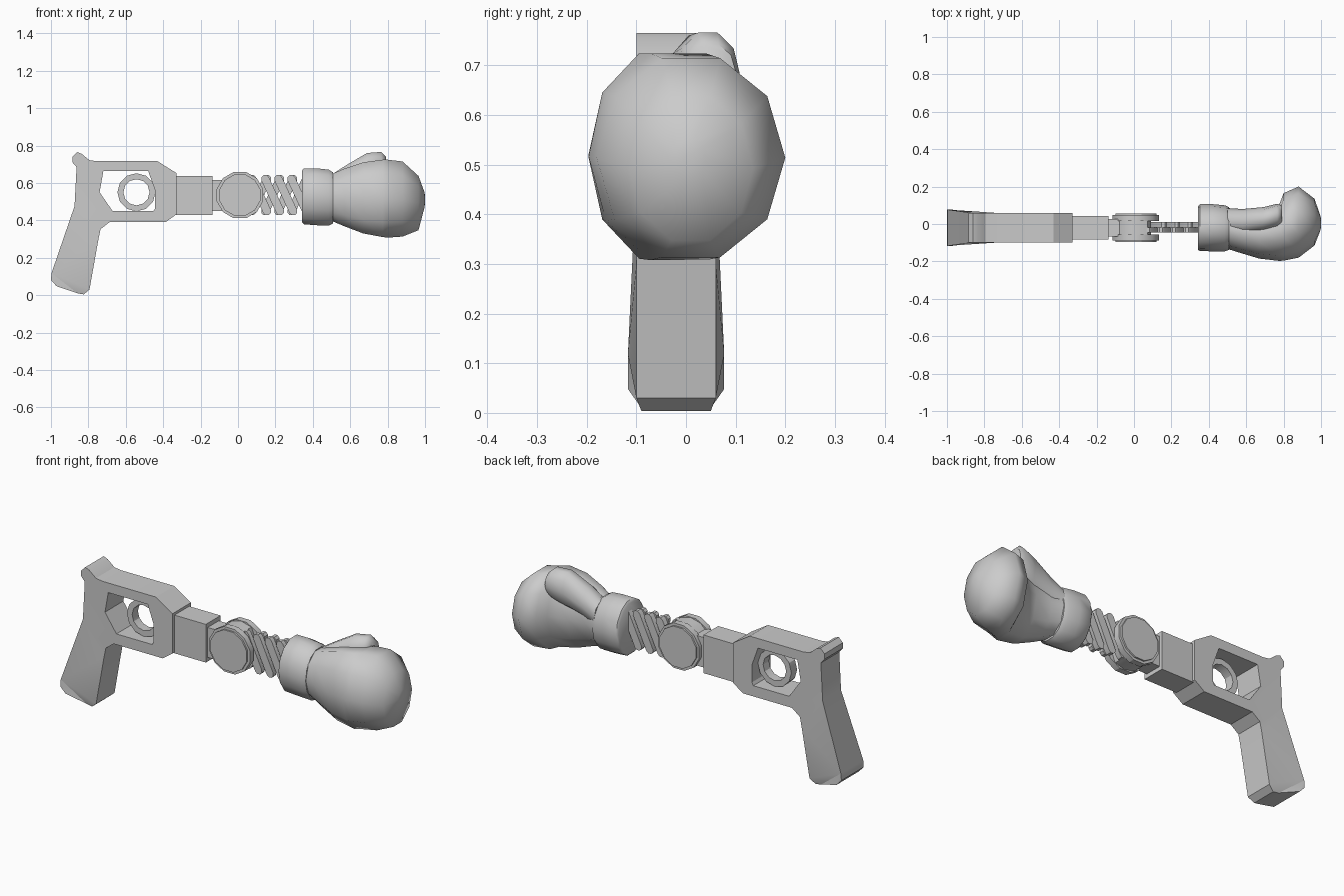
import bpy, bmesh, math
from mathutils import Matrix, Vector

cube = bpy.data.objects.get("Cube")
if cube:
    bpy.data.objects.remove(cube, do_unlink=True)

grey = bpy.data.materials.new("plain grey")
grey.use_nodes = True
grey.diffuse_color = (0.6, 0.6, 0.6, 1)
grey.node_tree.nodes["Principled BSDF"].inputs["Base Color"].default_value = (0.6, 0.6, 0.6, 1)

MID = -0.02  # centre plane of the toy in y


def finish(bm, name, angle=30):
    bmesh.ops.recalc_face_normals(bm, faces=bm.faces)
    me = bpy.data.meshes.new(name)
    bm.to_mesh(me)
    bm.free()
    me.materials.append(grey)
    me.shade_smooth()
    me.set_sharp_from_angle(angle=math.radians(angle))
    ob = bpy.data.objects.new(name, me)
    bpy.context.collection.objects.link(ob)
    return ob


def plate(name, loops, y0, y1, shape=None, angle=30):
    """Extrude an outline (plus optional holes) in the xz plane from y0 to y1."""
    bm = bmesh.new()
    edges = []
    for loop in loops:
        vs = [bm.verts.new((x, y0, z)) for x, z in loop]
        edges += [bm.edges.new((vs[i - 1], vs[i])) for i in range(len(vs))]
    bmesh.ops.triangle_fill(bm, edges=edges, use_beauty=True, normal=(0, -1, 0))
    ext = bmesh.ops.extrude_face_region(bm, geom=bm.faces[:])
    new = [g for g in ext["geom"] if isinstance(g, bmesh.types.BMVert)]
    bmesh.ops.translate(bm, verts=new, vec=(0, y1 - y0, 0))
    if shape:
        for v in bm.verts:
            shape(v)
    return finish(bm, name, angle)


def box(name, x, y, z):
    return plate(name, [[(x[0], z[0]), (x[1], z[0]), (x[1], z[1]), (x[0], z[1])]], *y)


def circle(cx, cz, r, n, turn=0.0):
    return [(cx + r * math.cos(math.tau * i / n + turn),
             cz + r * math.sin(math.tau * i / n + turn)) for i in range(n)]


def loft(name, stations, n, angle):
    """Skin ellipses given as (x, y low, y high, z low, z high)."""
    bm = bmesh.new()
    rings = []
    for x, ya, yb, za, zb in stations:
        rings.append([bm.verts.new((x, y, z)) for y, z in
                      [((ya + yb) / 2 + (yb - ya) / 2 * c, (za + zb) / 2 + (zb - za) / 2 * s)
                       for c, s in circle(0, 0, 1, n)]])
    for a, b in zip(rings, rings[1:]):
        for i in range(n):
            bm.faces.new((a[i - 1], a[i], b[i], b[i - 1]))
    bm.faces.new(rings[0])
    bm.faces.new(rings[-1])
    return finish(bm, name, angle)


# Handle and frame with the trigger window
outline = [(-.885, .74), (-.86, .765), (-.835, .755), (-.795, .722), (-.755, .716),
           (-.43, .716), (-.328, .652), (-.328, .433), (-.388, .39), (-.687, .39),
           (-.735, .353), (-.746, .30), (-.794, .03), (-.825, .004), (-.858, .01),
           (-.97, .048), (-1, .08), (-.997, .118), (-.874, .476), (-.863, .684), (-.885, .71)]
window = [(-.72, .663), (-.48, .663), (-.443, .56), (-.443, .465), (-.452, .449),
          (-.67, .449), (-.74, .55)]


def flare(v):
    half = 0.08
    if v.co.z < 0.2 and v.co.x < -0.9:
        half = 0.097
    elif v.co.z < 0.02:
        half = 0.07
    v.co.y = MID + math.copysign(half, v.co.y - MID)


plate("handle_frame", [outline, window], MID - 0.08, MID + 0.08, flare, 25)

# Trigger ring hanging in the window
plate("trigger_ring", [circle(-.543, .55, .102, 12), circle(-.543, .55, .07, 12)],
      MID - 0.025, MID + 0.025)

# Barrel and neck
box("barrel", (-.34, -.137), (MID - .064, MID + .064), (.428, .638))
box("neck", (-.15, -.05), (MID - .048, MID + .048), (.45, .615))

# Round housing: core with a flat front and two capped cheeks
HX, HZ = 0.01, 0.535
core = [(min(x, 0.09), z) for x, z in circle(HX, HZ, .122, 12)]
plate("housing_core", [core], MID - .04, MID + .04)
for side, label in ((-1, "front"), (1, "back")):
    plate("housing_cheek_" + label, [circle(HX, HZ, .128, 12, math.pi / 12)],
          MID + side * .035, MID + side * .068)
    plate("housing_cap_" + label, [circle(HX, HZ, .114, 12, math.pi / 12)],
          MID + side * .06, MID + side * .077)


# Scissor linkage: crossing round-ended bars
def bar(name, a, b, y0, y1, r=0.022):
    a, b = Vector(a), Vector(b)
    ang = math.atan2(b.y - a.y, b.x - a.x)
    pts = []
    for c, start in ((b, ang - math.pi / 2), (a, ang + math.pi / 2)):
        pts += [(c.x + r * math.cos(start + math.pi * k / 4),
                 c.y + r * math.sin(start + math.pi * k / 4)) for k in range(5)]
    plate(name, [pts], y0, y1)


PITCH, TOP, BOTTOM = 0.07, 0.622, 0.448
for k in range(4):
    x0 = 0.075 + PITCH * k
    bar(f"link_front_{k + 1}", (x0, TOP), (x0 + PITCH * 1.15, BOTTOM), MID - .025, MID)
    bar(f"link_back_{k + 1}", (x0, BOTTOM), (x0 + PITCH * 1.15, TOP), MID, MID + .03)

# Boxing glove: cuff, fist and thumb
loft("glove_cuff", [(.343, -.138, .095, .385, .67), (.352, -.145, .106, .375, .682),
                    (.42, -.146, .106, .37, .682), (.485, -.146, .1, .368, .675),
                    (.508, -.138, .09, .38, .66)], 14, 50)
loft("glove_fist", [(.49, -.13, .09, .395, .65), (.57, -.155, .07, .36, .685),
                    (.67, -.185, .075, .32, .72), (.775, -.197, .10, .30, .735),
                    (.80, -.196, .165, .297, .735), (.88, -.18, .2, .303, .725),
                    (.965, -.115, .135, .34, .645), (.998, -.03, .04, .47, .55),
                    (1.0, -.005, .015, .5, .52)], 10, 60)
loft("glove_thumb", [(.50, -.06, .085, .50, .648), (.58, -.06, .08, .53, .70),
                     (.69, -.04, .09, .56, .765), (.765, -.02, .108, .60, .77),
                     (.79, .0, .10, .63, .745)], 10, 50)
